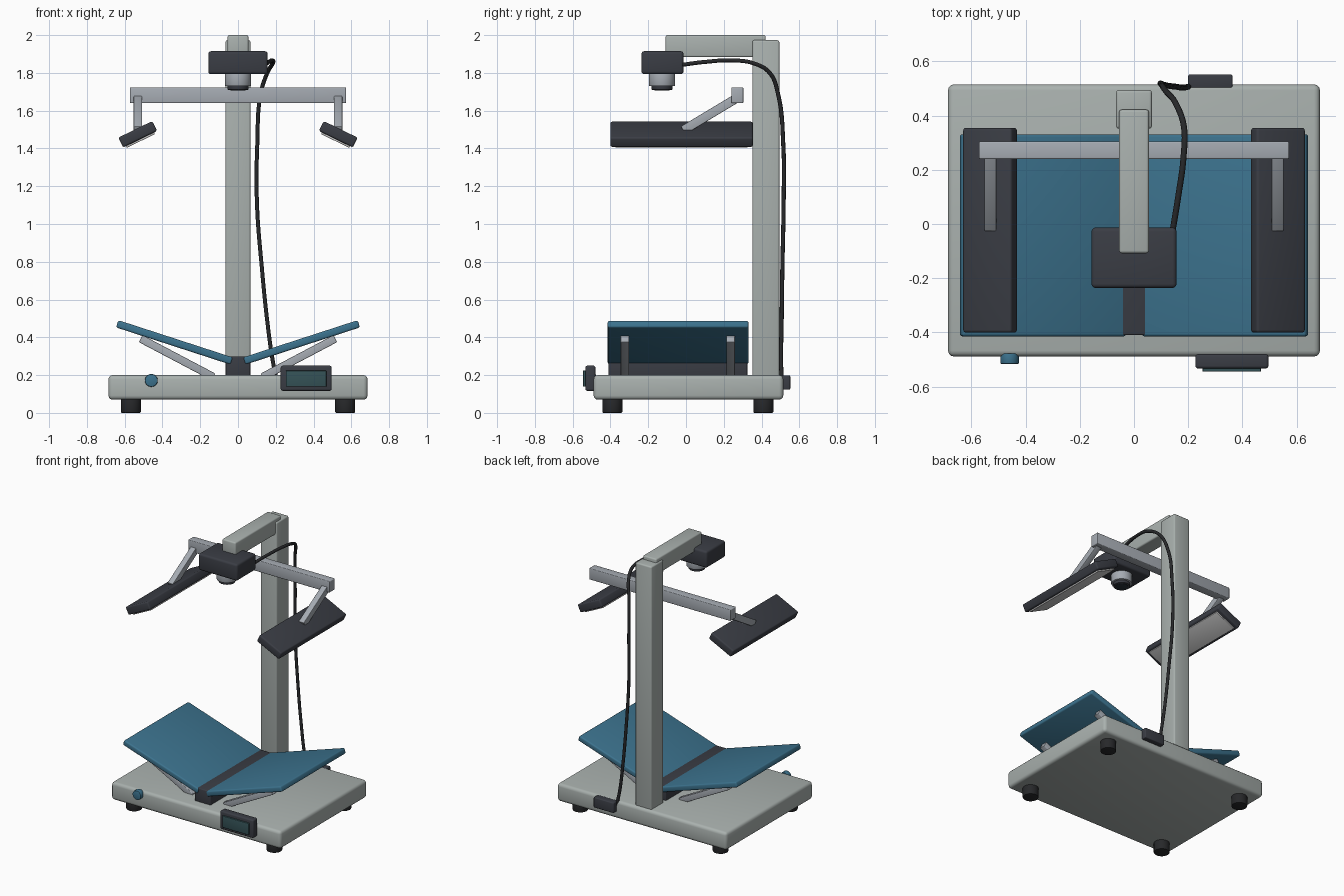
import bpy, bmesh
from math import radians, pi
from mathutils import Vector, Matrix

if "Cube" in bpy.data.objects:
    bpy.data.objects.remove(bpy.data.objects["Cube"])


def material(name, rgb):
    m = bpy.data.materials.new(name)
    m.diffuse_color = (*rgb, 1)
    m.use_nodes = True
    m.node_tree.nodes["Principled BSDF"].inputs["Base Color"].default_value = m.diffuse_color
    return m


SHELL = material("pale_shell", (0.40, 0.44, 0.425))
DARK = material("charcoal", (0.042, 0.046, 0.058))
BLUE = material("blue", (0.045, 0.17, 0.27))
STEEL = material("steel", (0.38, 0.41, 0.45))
SCREEN = material("screen", (0.035, 0.085, 0.095))
RUBBER = material("rubber", (0.02, 0.021, 0.023))
GLASS = material("lens_glass", (0.02, 0.03, 0.04))
DIFFUSER = material("diffuser", (0.75, 0.75, 0.72))


def finish(bm, name, mat, matrix):
    me = bpy.data.meshes.new(name)
    bm.to_mesh(me)
    bm.free()
    ob = bpy.data.objects.new(name, me)
    bpy.context.collection.objects.link(ob)
    ob.matrix_world = matrix
    me.materials.append(mat)
    bpy.ops.object.select_all(action='DESELECT')
    ob.select_set(True)
    bpy.context.view_layer.objects.active = ob
    bpy.ops.object.shade_smooth_by_angle(angle=radians(35))
    return ob


def block(name, center, size, mat, bevel=0.008, rot=None):
    bm = bmesh.new()
    bmesh.ops.create_cube(bm, size=1)
    bmesh.ops.scale(bm, vec=size, verts=bm.verts)
    if bevel:
        bmesh.ops.bevel(bm, geom=bm.edges[:], offset=bevel, segments=3,
                        profile=0.5, affect='EDGES')
    return finish(bm, name, mat, Matrix.Translation(center) @ (rot or Matrix()))


def span(name, lo, hi, mat, bevel=0.008):
    lo, hi = Vector(lo), Vector(hi)
    return block(name, (lo + hi) / 2, hi - lo, mat, bevel)


def bar(name, a, b, width, thick, mat, bevel=0.004):
    # rectangular bar whose long axis runs from a to b
    a, b = Vector(a), Vector(b)
    rot = (b - a).to_track_quat('Y', 'Z').to_matrix().to_4x4()
    return block(name, (a + b) / 2, (width, (b - a).length, thick), mat, bevel, rot)


def disc(name, center, radius, depth, mat, bevel=0.006, rot=None):
    bm = bmesh.new()
    bmesh.ops.create_cone(bm, cap_ends=True, segments=32, radius1=radius,
                          radius2=radius, depth=depth)
    rims = [e for e in bm.edges if any(len(f.verts) > 4 for f in e.link_faces)]
    bmesh.ops.bevel(bm, geom=rims, offset=bevel, segments=2, profile=0.5, affect='EDGES')
    return finish(bm, name, mat, Matrix.Translation(center) @ (rot or Matrix()))


# base and feet
span("base", (-0.686, -0.489, 0.07), (0.686, 0.515, 0.2), SHELL, 0.022)
for x in (-0.567, 0.567):
    for y in (-0.39, 0.41):
        disc("foot", (x, y, 0.04), 0.053, 0.08, RUBBER)

# column and overhead arm
span("column", (-0.066, 0.352, 0.19), (0.066, 0.494, 1.973), SHELL, 0.01)
span("overhead_arm", (-0.055, -0.108, 1.883), (0.055, 0.422, 2.0), SHELL, 0.01)

# camera
span("camera_body", (-0.157, -0.236, 1.793), (0.157, -0.013, 1.915), DARK, 0.015)
disc("lens_barrel", (0, -0.127, 1.77), 0.07, 0.08, STEEL)
disc("lens_ring", (0, -0.127, 1.735), 0.056, 0.05, DARK)
disc("lens_glass", (0, -0.127, 1.711), 0.042, 0.006, GLASS, 0.002)

# crossbar
span("light_crossbar", (-0.572, 0.24, 1.64), (0.572, 0.304, 1.723), STEEL, 0.005)

# cradle spine
span("cradle_spine", (-0.065, -0.41, 0.19), (0.065, 0.325, 0.298), DARK, 0.006)

# mirrored pairs
for s, side in ((-1, "left"), (1, "right")):
    # lamp arm, housing and diffuser
    bar(side + "_lamp_arm", (s * 0.53, 0.27, 1.667), (s * 0.53, -0.015, 1.496),
        0.044, 0.048, STEEL)
    tilt = Matrix.Rotation(s * radians(26), 4, 'Y')
    pos = Vector((s * 0.531, -0.023, 1.475))
    block(side + "_lamp_housing", pos, (0.2, 0.755, 0.058), DARK, 0.01, tilt)
    block(side + "_lamp_diffuser", pos + tilt @ Vector((0, 0, -0.031)),
          (0.165, 0.70, 0.016), DIFFUSER, 0.003, tilt)
    # book platen and its struts
    block(side + "_platen", (s * 0.336, -0.042, 0.373), (0.638, 0.745, 0.04), BLUE, 0.01,
          Matrix.Rotation(-s * radians(18), 4, 'Y'))
    for y in (-0.324, 0.236):
        bar(side + "_platen_strut", (s * 0.515, y, 0.393), (s * 0.13, y, 0.19),
            0.045, 0.042, STEEL)

# front controls
turn = Matrix.Rotation(pi / 2, 4, 'X')
span("display_housing", (0.226, -0.533, 0.117), (0.496, -0.48, 0.25), DARK, 0.01)
span("display_screen", (0.253, -0.545, 0.139), (0.468, -0.52, 0.224), SCREEN, 0.003)
disc("power_button", (-0.459, -0.497, 0.172), 0.034, 0.04, BLUE, 0.005, turn)

# rear socket
span("rear_socket", (0.2, 0.5, 0.123), (0.363, 0.552, 0.198), DARK, 0.006)

# cable from the camera down to the rear socket
path = [(0.14, -0.04, 1.84), (0.163, 0.1, 1.858), (0.183, 0.25, 1.866),
        (0.184, 0.36, 1.85), (0.155, 0.443, 1.80), (0.12, 0.487, 1.69),
        (0.102, 0.515, 1.42), (0.1, 0.517, 1.12), (0.127, 0.51, 0.76),
        (0.158, 0.506, 0.46), (0.185, 0.503, 0.27), (0.205, 0.508, 0.17)]
cu = bpy.data.curves.new("cable", 'CURVE')
cu.dimensions = '3D'
cu.bevel_depth = 0.011
cu.bevel_resolution = 3
cu.use_fill_caps = True
sp = cu.splines.new('BEZIER')
sp.bezier_points.add(len(path) - 1)
for p, co in zip(sp.bezier_points, path):
    p.co = co
    p.handle_left_type = p.handle_right_type = 'AUTO'
sp.resolution_u = 8
cu.materials.append(RUBBER)
bpy.context.collection.objects.link(bpy.data.objects.new("cable", cu))
